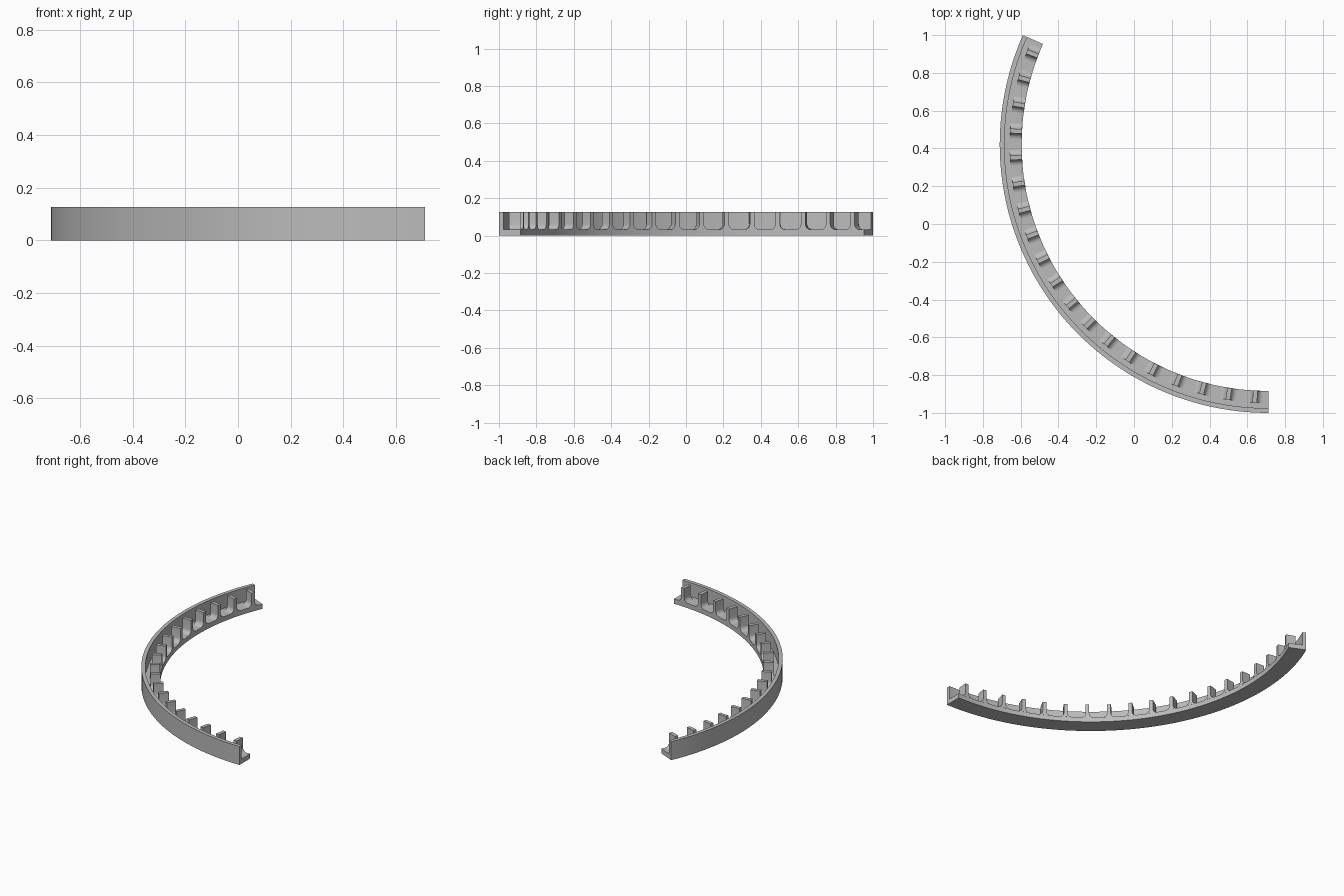
import bpy, bmesh
from math import radians, sin, cos, pi

cube = bpy.data.objects.get("Cube")
if cube:
    bpy.data.objects.remove(cube)

R = 1.4217                      # outer radius
CX, CY = R / 2, R - 1           # centre of the arc
START, END = 156, 270           # arc limits in degrees
INNER, WALL_IN = R - 0.116, R - 0.025
FLOOR, TOP = 0.032, 0.126

grey = bpy.data.materials.new("light_grey")
grey.use_nodes = True
grey.diffuse_color = (0.5, 0.5, 0.5, 1)
grey.node_tree.nodes["Principled BSDF"].inputs["Base Color"].default_value = (0.5, 0.5, 0.5, 1)


def polar(r, a, z):
    return (CX + r * cos(a), CY + r * sin(a), z)


def loft(name, rings):
    """Skin a row of matching closed loops and cap both ends."""
    bm = bmesh.new()
    loops = [[bm.verts.new(p) for p in ring] for ring in rings]
    n = len(loops[0])
    for a, b in zip(loops, loops[1:]):
        for i in range(n):
            j = (i + 1) % n
            bm.faces.new((a[i], a[j], b[j], b[i]))
    bm.faces.new(loops[0])
    bm.faces.new(loops[-1])
    bmesh.ops.recalc_face_normals(bm, faces=bm.faces)
    mesh = bpy.data.meshes.new(name)
    bm.to_mesh(mesh)
    bm.free()
    mesh.materials.append(grey)
    ob = bpy.data.objects.new(name, mesh)
    bpy.context.collection.objects.link(ob)
    bpy.ops.object.select_all(action='DESELECT')
    ob.select_set(True)
    bpy.context.view_layer.objects.active = ob
    bpy.ops.object.shade_smooth_by_angle(angle=radians(25))
    return ob


# Curved rail: floor and outer wall swept as one L section
section = [(INNER, 0), (R, 0), (R, TOP), (WALL_IN, TOP), (WALL_IN, FLOOR), (INNER, FLOOR)]
loft("curved_rail", [[polar(r, radians(a), z) for r, z in section]
                     for a in range(START, END + 1)])

# Upright ribs with filleted feet, set apart from the wall
HALF, FILLET, STEPS = 0.012, 0.03, 6
side = [(HALF, TOP)]
for k in range(STEPS + 1):
    t = pi / 2 * k / STEPS
    side.append((HALF + FILLET * (1 - cos(t)), FLOOR + FILLET * (1 - sin(t))))
outline = side + [(-s, z) for s, z in reversed(side)]

for i, deg in enumerate(range(START + 3, END, 6)):
    loft(f"rib_{i + 1}", [[polar(r, radians(deg) + s / r, z) for s, z in outline]
                          for r in (INNER, R - 0.053)])
